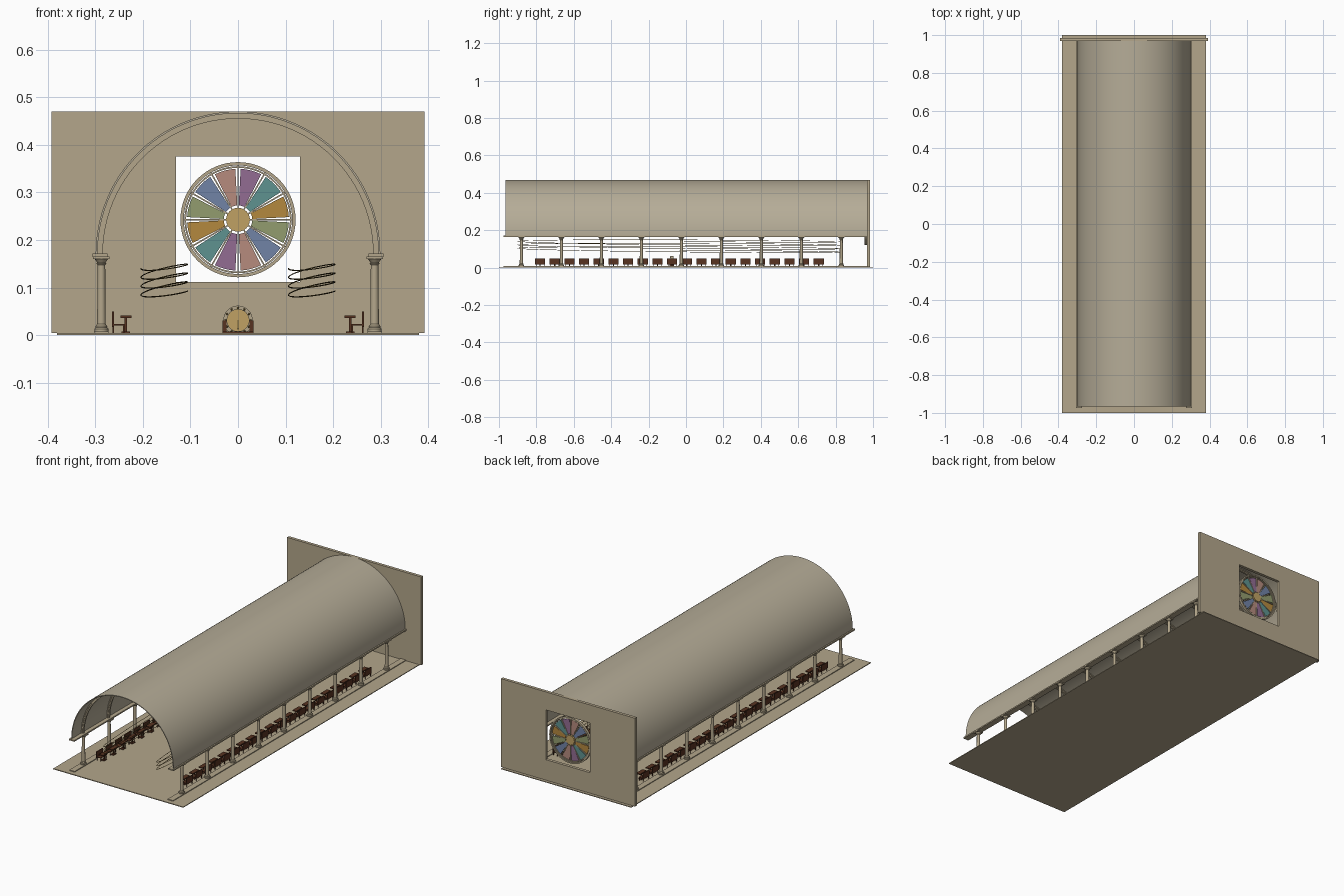
import bpy, bmesh
from math import sin, cos, pi, radians
from mathutils import Matrix, Vector

if "Cube" in bpy.data.objects:
    bpy.data.objects.remove(bpy.data.objects["Cube"])


def material(name, r, g, b):
    m = bpy.data.materials.new(name)
    m.diffuse_color = (*[(c / 255) ** 2.2 for c in (r, g, b)], 1)
    m.use_nodes = True
    m.node_tree.nodes["Principled BSDF"].inputs["Base Color"].default_value = m.diffuse_color
    return m


STONE = material("stone", 178, 165, 138)
PLASTER = material("plaster", 180, 171, 150)
WOOD = material("dark_wood", 88, 54, 38)
GOLD = material("gold", 190, 160, 100)
BRONZE = material("bronze", 110, 92, 50)
GLASS = [material("glass_" + n, *c) for n, c in (
    ("amber", (178, 135, 65)), ("teal", (95, 145, 142)), ("purple", (145, 108, 145)),
    ("rose", (180, 138, 125)), ("blue", (112, 130, 165)), ("green", (145, 155, 110)))]


def finish(name, bm, mat, smooth=False):
    bmesh.ops.recalc_face_normals(bm, faces=bm.faces)
    me = bpy.data.meshes.new(name)
    bm.to_mesh(me)
    bm.free()
    me.materials.append(mat)
    ob = bpy.data.objects.new(name, me)
    bpy.context.collection.objects.link(ob)
    if smooth:
        bpy.context.view_layer.objects.active = ob
        ob.select_set(True)
        bpy.ops.object.shade_smooth_by_angle(angle=radians(35))
        ob.select_set(False)
    return ob


def add_box(bm, x0, x1, y0, y1, z0, z1):
    m = Matrix.Translation(((x0 + x1) / 2, (y0 + y1) / 2, (z0 + z1) / 2)) @ \
        Matrix.Diagonal((x1 - x0, y1 - y0, z1 - z0, 1))
    bmesh.ops.create_cube(bm, size=1, matrix=m)


def boxes(name, mat, *dims):
    bm = bmesh.new()
    for d in dims:
        add_box(bm, *d)
    return finish(name, bm, mat)


def add_sector(bm, r0, r1, a0, a1, y0, y1, cz, n, cx=0):
    """Flat ring sector in the xz plane, thickened along y."""
    full = abs(a1 - a0 - 2 * pi) < 1e-6
    rows = []
    for i in range(n if full else n + 1):
        a = a0 + (a1 - a0) * i / n
        rows.append([bm.verts.new((cx + r * cos(a), y, cz + r * sin(a)))
                     for r, y in ((r0, y0), (r1, y0), (r1, y1), (r0, y1))])
    for i in range(n):
        p, q = rows[i], rows[(i + 1) % len(rows)]
        for k in range(4):
            bm.faces.new((p[k], p[(k + 1) % 4], q[(k + 1) % 4], q[k]))
    if not full:
        bm.faces.new(rows[0])
        bm.faces.new(rows[-1])


def add_lathe(bm, profile, x, y, n=16):
    rings = [[bm.verts.new((x + r * cos(2 * pi * i / n), y + r * sin(2 * pi * i / n), z))
              for i in range(n)] for r, z in profile]
    for a, b in zip(rings, rings[1:]):
        for i in range(n):
            bm.faces.new((a[i], a[(i + 1) % n], b[(i + 1) % n], b[i]))
    bm.faces.new(rings[0])
    bm.faces.new(rings[-1])


# Floor and end wall with square opening
boxes("floor", STONE, (-.38, .38, -1, 1, 0, .004))
Y0, Y1 = .969, .985
boxes("end_wall", STONE, (-.392, -.13, Y0, Y1, .004, .47), (.13, .392, Y0, Y1, .004, .47),
      (-.13, .13, Y0, Y1, .004, .112), (-.13, .13, Y0, Y1, .375, .47))

# Long plinths and cornices carrying the vault
for s, side in ((-1, "left"), (1, "right")):
    a, b = sorted((s * .272, s * .303))
    boxes(side + "_plinth", STONE, (a, b, -.975, .969, .004, .008))
    a, b = sorted((s * .274, s * .306))
    boxes(side + "_cornice", STONE, (a, b, -.975, .969, .164, .171))

# Barrel vault
bm = bmesh.new()
add_sector(bm, .295, .299, 0, pi, -.965, .969, .171, 64)
finish("barrel_vault", bm, PLASTER, True)

# Columns and the stepped ribs above them
cols = [-.88 + .2138 * i for i in range(9)]
profile = [(.015, .008), (.015, .013), (.012, .016), (.0125, .019), (.009, .023),
           (.008, .147), (.0105, .15), (.009, .153), (.015, .161)]
for s, side in ((-1, "left"), (1, "right")):
    bm = bmesh.new()
    for y in cols:
        add_lathe(bm, profile, s * .287, y)
        add_box(bm, s * .287 - .0175, s * .287 + .0175, y - .0165, y + .0165, .16, .165)
    finish(side + "_columns", bm, STONE, True)
bm = bmesh.new()
for y in cols:
    add_sector(bm, .284, .291, 0, pi, y - .005, y + .005, .171, 48)
    add_sector(bm, .290, .296, 0, pi, y - .008, y + .008, .171, 48)
finish("vault_ribs", bm, STONE, True)

# Rose window
CZ, WY = .2425, .962
bm = bmesh.new()
add_sector(bm, .114, .121, 0, 2 * pi, WY - .007, WY + .007, CZ, 64)
add_sector(bm, .109, .1125, 0, 2 * pi, WY - .003, WY + .003, CZ, 64)
finish("rose_ring", bm, STONE, True)
bm = bmesh.new()
for k in range(12):
    m = Matrix.Translation((0, WY, CZ)) @ Matrix.Rotation(k * pi / 6, 4, 'Y') @ \
        Matrix.Translation((.068, 0, 0)) @ Matrix.Diagonal((.092, .006, .003, 1))
    bmesh.ops.create_cube(bm, size=1, matrix=m)
finish("rose_spokes", bm, STONE)
for c, mat in enumerate(GLASS):
    bm = bmesh.new()
    for k in (c, c + 6):
        mid = radians(15 + 30 * k)
        add_sector(bm, .03, .107, mid - .21, mid + .21, WY - .0015, WY + .0015, CZ, 4)
    finish(mat.name + "_petals", bm, mat)


def disc(name, mat, r, y, depth, z):
    bm = bmesh.new()
    m = Matrix.Translation((0, y, z)) @ Matrix.Rotation(pi / 2, 4, 'X')
    bmesh.ops.create_cone(bm, cap_ends=True, segments=32, radius1=r, radius2=r, depth=depth, matrix=m)
    finish(name, bm, mat, True)


disc("rose_hub", GOLD, .025, WY, .012, CZ)

# Chairs and reading desks, mirrored rows
for s, side in ((-1, "left"), (1, "right")):
    chairs, desks = bmesh.new(), bmesh.new()

    def part(bm, x0, x1, *rest):
        a, b = sorted((s * x0, s * x1))
        add_box(bm, a, b, *rest)

    for i in range(20):
        y = -.78 + .0784 * i
        part(chairs, .261, .265, y - .027, y + .027, .017, .05)
        part(chairs, .238, .264, y - .025, y + .025, .02, .0235)
        for x in (.24, .262):
            for d in (-.023, .02):
                part(chairs, x - .0013, x + .0013, y + d, y + d + .003, .004, .021)
        part(desks, .224, .247, y - .026, y + .026, .036, .041)
        part(desks, .233, .238, y - .003, y + .003, .006, .037)
        part(desks, .227, .245, y - .012, y + .012, .004, .0075)
    finish(side + "_chairs", chairs, WOOD)
    finish(side + "_desks", desks, WOOD)

# Stretched helical ribbons hanging along each side
for cx, side in ((-.155, "left"), (.155, "right")):
    cu = bpy.data.curves.new(side + "_spiral", 'CURVE')
    cu.dimensions = '3D'
    cu.bevel_depth = .0013
    cu.bevel_resolution = 0
    sp = cu.splines.new('POLY')
    n = 200
    sp.points.add(n)
    for i in range(n + 1):
        t = 3.5 * 2 * pi * i / n
        sp.points[i].co = (cx + .049 * cos(t), -.035 + .865 * sin(t),
                           .084 + .065 * i / n + .009 * cos(t) - .006 * sin(t), 1)
    cu.materials.append(BRONZE)
    bpy.context.collection.objects.link(bpy.data.objects.new(side + "_spiral", cu))

# Round dial on an arched stand in the middle of the floor
DY = -.075
boxes("dial_stand", WOOD, (-.033, -.024, DY - .012, DY + .012, .004, .031),
      (.024, .033, DY - .012, DY + .012, .004, .031), (-.033, .033, DY - .016, DY + .016, .004, .008))
bm = bmesh.new()
add_sector(bm, .023, .031, 0, 2 * pi, DY - .009, DY + .009, .031, 32)
finish("dial_rim", bm, STONE, True)
disc("dial_face", GOLD, .0235, DY, .008, .031)
disc("dial_boss", GOLD, .016, DY, .014, .031)
bm = bmesh.new()
for k in range(12):
    a = k * pi / 6
    bmesh.ops.create_icosphere(bm, subdivisions=1, radius=.0025,
                               matrix=Matrix.Translation((.0265 * cos(a), DY - .009, .031 + .0265 * sin(a))))
add_box(bm, -.001, .001, DY - .01, DY - .007, .012, .032)
finish("dial_studs_and_hand", bm, BRONZE)
